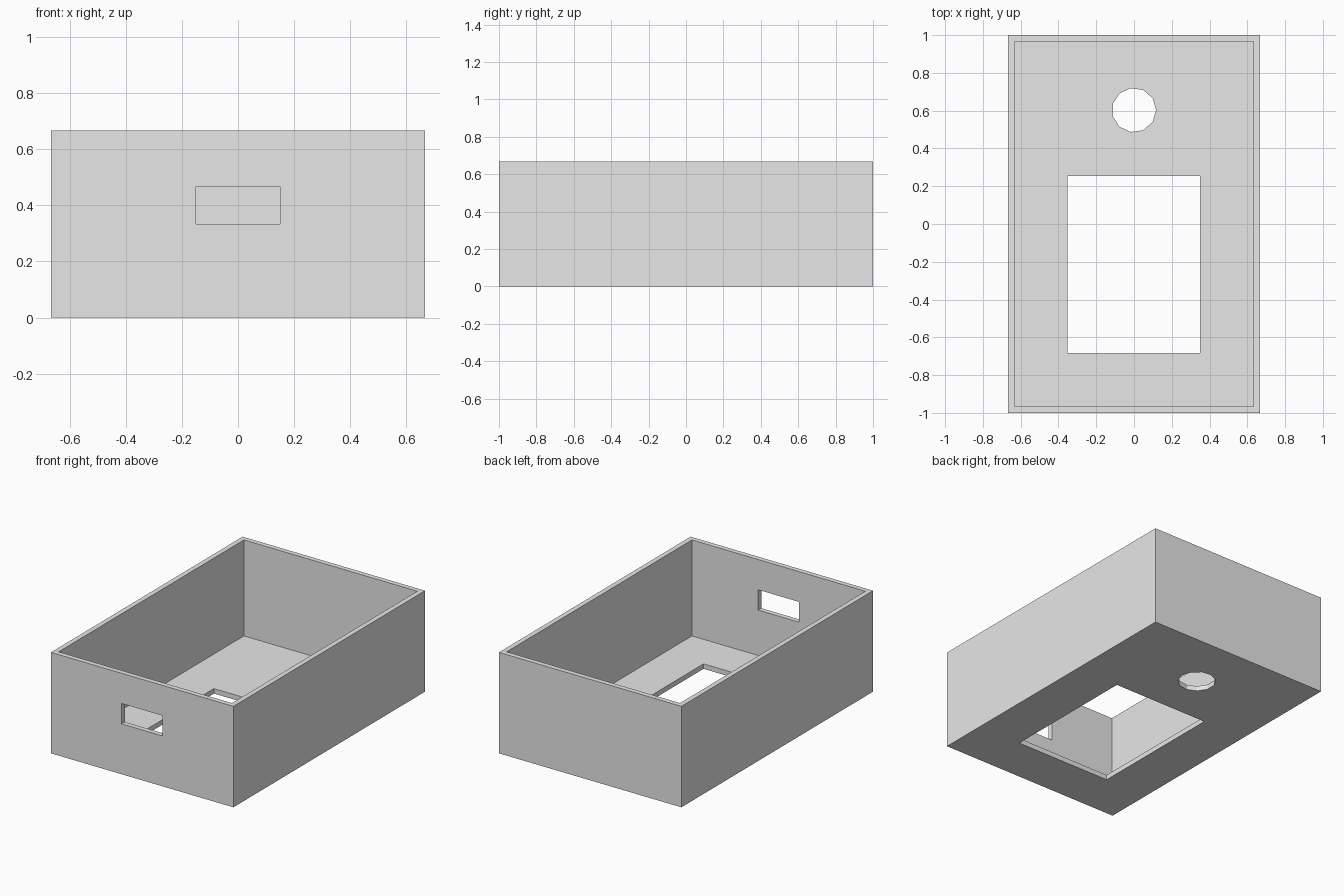
import bpy
import bmesh
from mathutils import Matrix, Vector

cube = bpy.data.objects.get("Cube")
if cube:
    bpy.data.objects.remove(cube, do_unlink=True)

WIDTH, LENGTH, HEIGHT, WALL = 1.333, 2.0, 0.667, 0.033

grey = bpy.data.materials.new("light_grey")
grey.use_nodes = True
grey.diffuse_color = (0.8, 0.8, 0.8, 1)
grey.node_tree.nodes["Principled BSDF"].inputs["Base Color"].default_value = (0.8, 0.8, 0.8, 1)


def finish(name, bm):
    mesh = bpy.data.meshes.new(name)
    bm.to_mesh(mesh)
    bm.free()
    mesh.materials.append(grey)
    obj = bpy.data.objects.new(name, mesh)
    bpy.context.collection.objects.link(obj)
    return obj


def box(name, low, high):
    low, high = Vector(low), Vector(high)
    bm = bmesh.new()
    bmesh.ops.create_cube(bm, size=1, matrix=Matrix.Translation((low + high) / 2)
                          @ Matrix.Diagonal((*(high - low), 1)))
    return finish(name, bm)


def cylinder(name, centre, radius, depth, sides):
    bm = bmesh.new()
    # Turn the polygon so that one corner points along +x
    bmesh.ops.create_cone(bm, cap_ends=True, segments=sides, radius1=radius,
                          radius2=radius, depth=depth)
    first = bm.verts[:][0].co if not bm.verts.ensure_lookup_table() else None
    turn = Vector((1, 0)).angle_signed(first.xy)
    bmesh.ops.transform(bm, verts=bm.verts, matrix=Matrix.Translation(centre)
                        @ Matrix.Rotation(turn, 4, 'Z'))
    return finish(name, bm)


# Open-topped case
x, y = WIDTH / 2, LENGTH / 2
case = box("open_case", (-x, -y, 0), (x, y, HEIGHT))

# Cavity, front slot, floor window and round floor hole
cutters = [
    box("cavity_cutter", (WALL - x, WALL - y, WALL), (x - WALL, y - WALL, HEIGHT + 0.2)),
    box("front_slot_cutter", (-0.15, -y - 0.1, 0.333), (0.15, -y + 0.1, 0.467)),
    box("floor_window_cutter", (-0.353, -0.683, -0.1), (0.35, 0.253, 0.1)),
    cylinder("round_hole_cutter", (0, 0.603, 0), 0.117, 0.2, 11),
]
for cutter in cutters:
    mod = case.modifiers.new(cutter.name, 'BOOLEAN')
    mod.operation = 'DIFFERENCE'
    mod.solver = 'EXACT'
    mod.object = cutter
    cutter.hide_render = True
    cutter.hide_viewport = True

# Bake the cuts into the case and discard the cutters
graph = bpy.context.evaluated_depsgraph_get()
cut_mesh = bpy.data.meshes.new_from_object(case.evaluated_get(graph))
case.modifiers.clear()
case.data = cut_mesh
for cutter in cutters:
    bpy.data.objects.remove(cutter, do_unlink=True)
